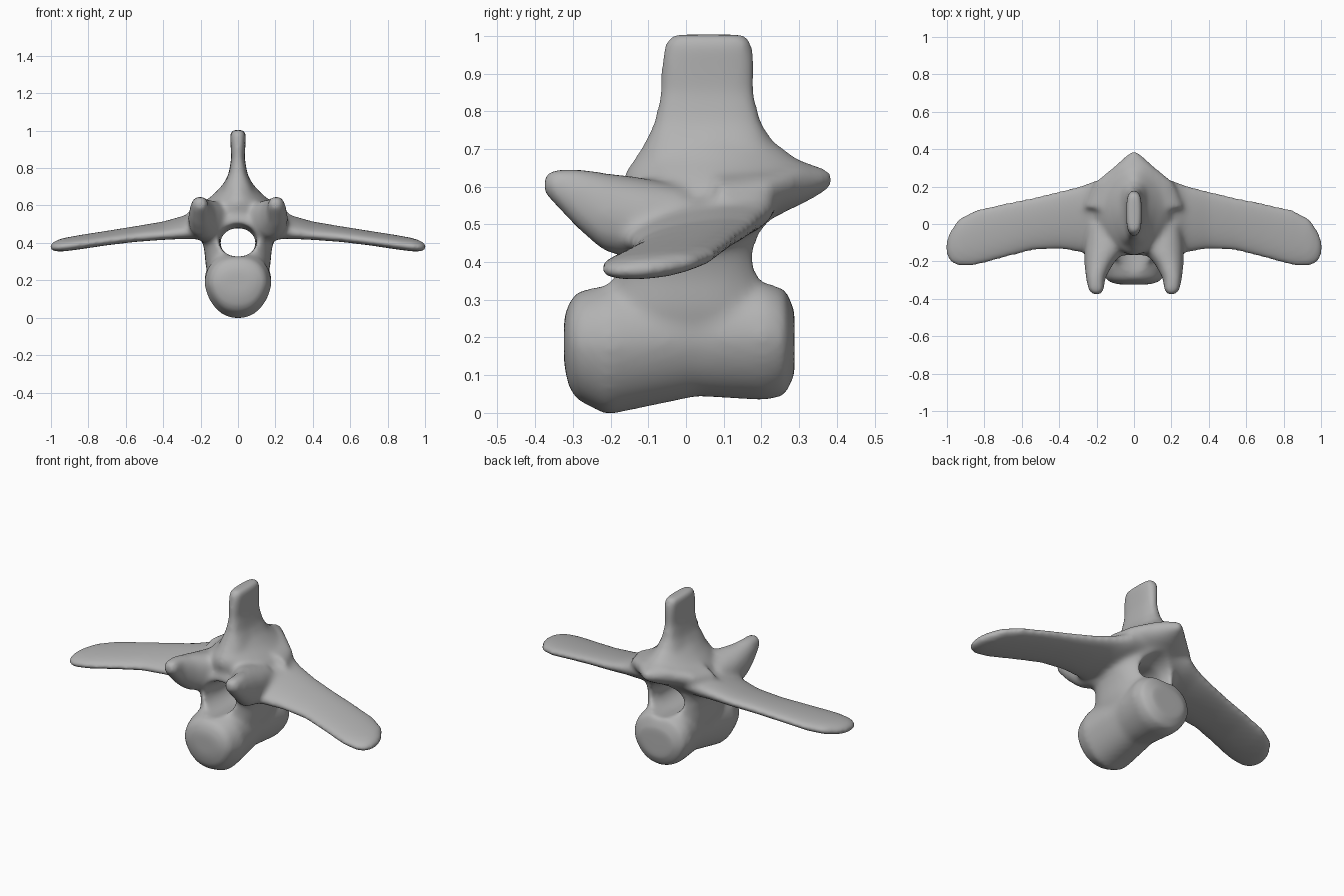
import bpy, bmesh, math
from mathutils import Vector

if "Cube" in bpy.data.objects:
    bpy.data.objects.remove(bpy.data.objects["Cube"], do_unlink=True)

bone = bpy.data.materials.new("bone grey")
bone.use_nodes = True
GREY = (0.45, 0.45, 0.45, 1)
bone.diffuse_color = GREY
bone.node_tree.nodes["Principled BSDF"].inputs["Base Color"].default_value = GREY


def loft(bm, rings, power=2.0, sides=28, taper=0.0):
    """Skin rounded rings (centre, u half axis, v half axis); taper narrows the -v end."""
    loops = []
    for centre, u, v in rings:
        loop = []
        for i in range(sides):
            a = math.tau * i / sides
            c, s = math.cos(a), math.sin(a)
            c = math.copysign(abs(c) ** (2 / power), c)
            s = math.copysign(abs(s) ** (2 / power), s)
            c *= 1 - taper * max(0, -s)
            loop.append(bm.verts.new(Vector(centre) + Vector(u) * c + Vector(v) * s))
        loops.append(loop)
    faces = [bm.faces.new(loops[0][::-1]), bm.faces.new(loops[-1])]
    for a, b in zip(loops, loops[1:]):
        for i in range(sides):
            j = (i + 1) % sides
            faces.append(bm.faces.new((a[i], a[j], b[j], b[i])))
    bmesh.ops.recalc_face_normals(bm, faces=faces)


def along_y(y, cx, hx, z0, z1):
    return (cx, y, (z0 + z1) / 2), (hx, 0, 0), (0, 0, (z1 - z0) / 2)


def along_z(z, hx, y0, y1):
    return (0, (y0 + y1) / 2, z), (hx, 0, 0), (0, (y1 - y0) / 2, 0)


def wing_ring(x, y0, y1, z, thick, tilt, side):
    h = (y1 - y0) / 2
    return (side * x, (y0 + y1) / 2, z), (0, h, h * tilt), (0, 0, thick)


def make_object(name, bm):
    mesh = bpy.data.meshes.new(name)
    bm.to_mesh(mesh)
    bm.free()
    obj = bpy.data.objects.new(name, mesh)
    bpy.context.collection.objects.link(obj)
    return obj


bm = bmesh.new()

# Spool shaped body with a narrow underside
loft(bm, [along_y(*r) for r in (
    (-.324, 0, .08, .13, .25), (-.312, 0, .13, .07, .29), (-.29, 0, .155, .035, .32),
    (-.21, 0, .18, -.006, .35), (.03, 0, .16, .044, .35),
    (.21, 0, .18, .033, .36), (.262, 0, .165, .045, .335),
    (.288, 0, .11, .10, .27))], 2.3, taper=0.2)

# Arch flowing up into the upright spine
loft(bm, [along_z(*r) for r in (
    (.18, .15, -.25, .25), (.28, .174, -.235, .245), (.36, .18, -.215, .222),
    (.42, .195, -.205, .205), (.48, .22, -.18, .21), (.54, .235, -.165, .24))], 2.4)
loft(bm, [along_z(*r) for r in (
    (.50, .22, -.15, .22), (.56, .215, -.16, .29), (.60, .195, -.17, .34),
    (.635, .16, -.165, .345), (.67, .12, -.14, .30), (.72, .075, -.11, .235),
    (.77, .05, -.085, .20))], 1.8)
loft(bm, [along_z(*r) for r in (
    (.68, .09, -.12, .24), (.77, .05, -.085, .20), (.85, .036, -.068, .18),
    (.93, .04, -.066, .182), (.985, .044, -.055, .175), (1.004, .03, -.035, .155))], 3)

# Pointed plate at the back of the arch
loft(bm, [along_y(*r) for r in (
    (.08, 0, .27, .48, .65), (.22, 0, .215, .515, .655),
    (.30, 0, .115, .55, .67), (.385, 0, .02, .595, .642))])

for side in (-1, 1):
    # Broad drooping side wing
    loft(bm, [wing_ring(*r, side) for r in (
        (.10, -.17, .24, .52, .085), (.20, -.18, .235, .503, .073),
        (.28, -.155, .207, .485, .053), (.40, -.135, .177, .465, .041),
        (.55, -.145, .142, .447, .036), (.70, -.185, .112, .426, .034),
        (.85, -.225, .078, .403, .035), (.94, -.228, .028, .389, .034),
        (.985, -.205, -.04, .381, .026), (1.006, -.16, -.09, .378, .012)
    ) for r in [(*r, .22 - .15 * r[0])]], 2.2)
    # Forward pointing knob, spreading inwards at its root
    loft(bm, [along_y(y, side * x, *r) for y, x, *r in (
        (-.378, .20, .022, .585, .625), (-.355, .202, .042, .56, .648),
        (-.29, .205, .052, .49, .65), (-.22, .19, .075, .43, .638),
        (-.12, .15, .115, .40, .625), (0, .15, .10, .42, .60))], 2.2)

vertebra = make_object("vertebra", bm)

# Flared canal through the arch
bm = bmesh.new()
loft(bm, [along_y(*r) for r in (
    (-.45, 0, .12, .335, .56), (-.20, 0, .105, .325, .51), (-.05, 0, .095, .32, .48),
    (.12, 0, .095, .32, .48), (.22, 0, .12, .325, .515), (.45, 0, .16, .34, .59))])
canal = make_object("canal_cutter", bm)
canal.hide_render = True

# Fuse the parts, cut the canal and soften the joins
def remesh(name):
    mod = vertebra.modifiers.new(name, "REMESH")
    mod.mode = "VOXEL"
    mod.voxel_size = 0.011


remesh("fuse")
cut = vertebra.modifiers.new("cut", "BOOLEAN")
cut.operation = "DIFFERENCE"
cut.object = canal
remesh("even")
soften = vertebra.modifiers.new("soften", "SMOOTH")
soften.factor = 0.5
soften.iterations = 18

graph = bpy.context.evaluated_depsgraph_get()
fused = bpy.data.meshes.new_from_object(vertebra.evaluated_get(graph))
vertebra.modifiers.clear()
vertebra.data = fused
bpy.data.objects.remove(canal, do_unlink=True)

fused.materials.clear()
fused.materials.append(bone)
fused.polygons.foreach_set("use_smooth", [True] * len(fused.polygons))
